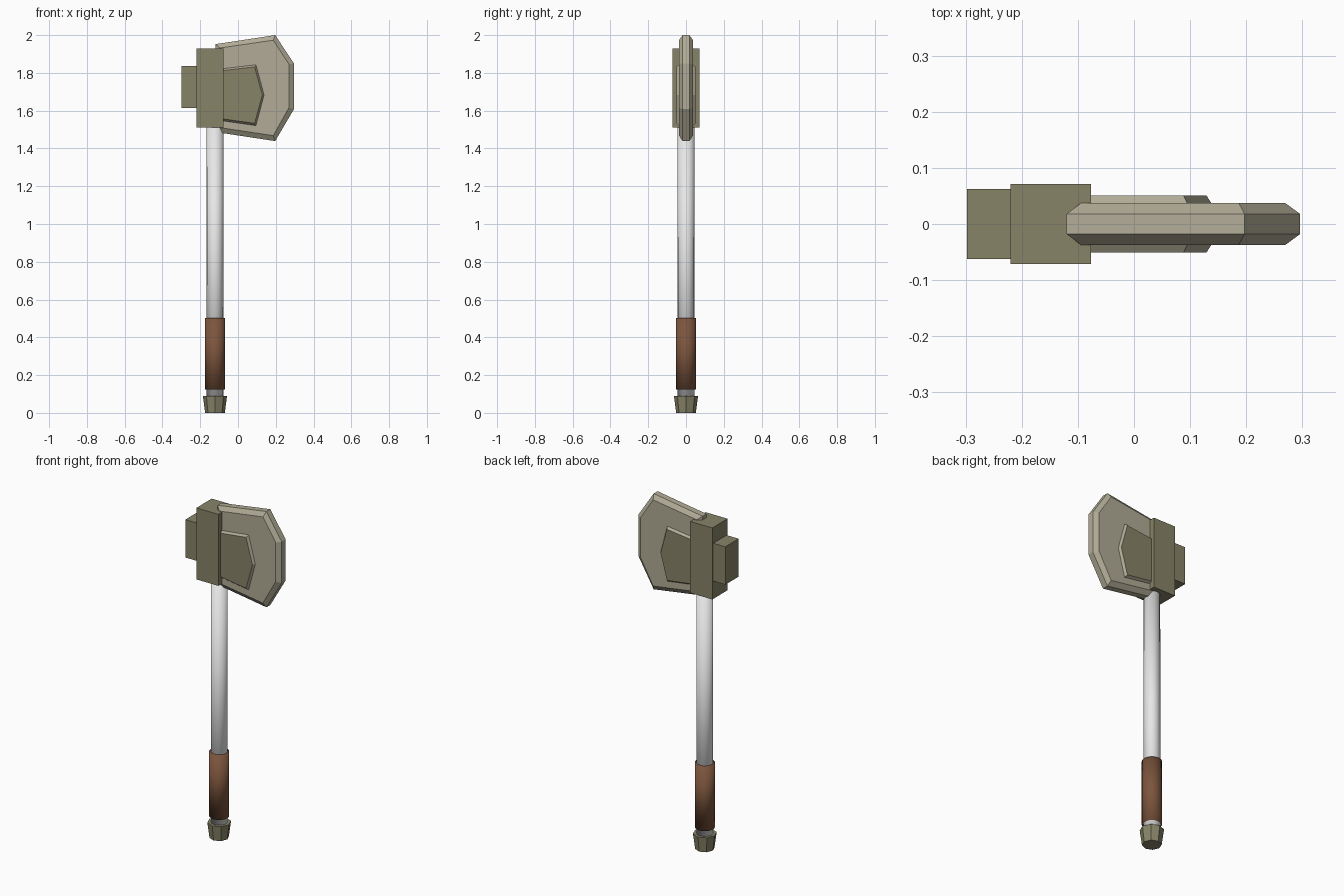
import bpy
import bmesh

cube = bpy.data.objects.get("Cube")
if cube:
    bpy.data.objects.remove(cube, do_unlink=True)

SHAFT_X = -0.122


def material(name, rgb):
    mat = bpy.data.materials.new(name)
    mat.use_nodes = True
    mat.diffuse_color = (*rgb, 1)
    bsdf = next(n for n in mat.node_tree.nodes if n.type == 'BSDF_PRINCIPLED')
    bsdf.inputs["Base Color"].default_value = (*rgb, 1)
    return mat


olive = material("dark olive metal", (0.245, 0.228, 0.138))
pale = material("pale blade metal", (0.44, 0.41, 0.305))
steel = material("light grey shaft", (0.8, 0.8, 0.8))
leather = material("brown grip", (0.20, 0.09, 0.046))


def finish(name, bm, *mats):
    bmesh.ops.recalc_face_normals(bm, faces=bm.faces)
    mesh = bpy.data.meshes.new(name)
    bm.to_mesh(mesh)
    bm.free()
    for mat in mats:
        mesh.materials.append(mat)
    obj = bpy.data.objects.new(name, mesh)
    bpy.context.collection.objects.link(obj)
    return obj


def box(name, x0, x1, half_y, z0, z1, mat):
    bm = bmesh.new()
    bmesh.ops.create_cube(bm, size=1)
    for v in bm.verts:
        v.co.x = (x0 + x1) / 2 + v.co.x * (x1 - x0)
        v.co.y *= 2 * half_y
        v.co.z = (z0 + z1) / 2 + v.co.z * (z1 - z0)
    return finish(name, bm, mat)


def rod(name, r0, r1, z0, z1, sides, mat, smooth):
    bm = bmesh.new()
    bmesh.ops.create_cone(bm, cap_ends=True, segments=sides,
                          radius1=r0, radius2=r1, depth=z1 - z0)
    bmesh.ops.translate(bm, verts=bm.verts, vec=(SHAFT_X, 0, (z0 + z1) / 2))
    for f in bm.faces:
        f.smooth = smooth
    return finish(name, bm, mat)


def chamfered_plate(name, outer, inner, y_edge, y_face, *mats):
    """Slab from matching outlines; the last material goes on its two faces."""
    bm = bmesh.new()
    layers = ((inner, -y_face), (outer, -y_edge), (outer, y_edge), (inner, y_face))
    rings = [[bm.verts.new((x, y, z)) for x, z in pts] for pts, y in layers]
    n = len(outer)
    for a, b in zip(rings, rings[1:]):
        for i in range(n):
            j = (i + 1) % n
            bm.faces.new((a[i], a[j], b[j], b[i]))
    for ring in (rings[0], rings[-1]):
        bm.faces.new(ring).material_index = len(mats) - 1
    return finish(name, bm, *mats)


# Handle
rod("pommel", 0.052, 0.064, 0, 0.09, 8, olive, False)
rod("shaft", 0.045, 0.044, 0.07, 1.53, 16, steel, True)
rod("grip", 0.054, 0.054, 0.125, 0.503, 16, leather, True)

# Head blocks
box("head_block", -0.22, -0.077, 0.071, 1.511, 1.93, olive)
box("back_block", -0.298, -0.22, 0.062, 1.615, 1.837, olive)

# Blade with chamfered rim
chamfered_plate(
    "blade",
    [(-0.12, 1.952), (0.197, 2.0), (0.296, 1.85), (0.296, 1.608), (0.197, 1.439), (-0.12, 1.487)],
    [(-0.095, 1.932), (0.187, 1.973), (0.27, 1.845), (0.27, 1.616), (0.187, 1.468), (-0.095, 1.51)],
    0.018, 0.037, pale)

# Raised cheek plates on both sides of the blade
chamfered_plate(
    "cheek_plates",
    [(-0.1, 1.82), (0.095, 1.843), (0.138, 1.683), (0.095, 1.521), (-0.1, 1.549)],
    [(-0.1, 1.81), (0.088, 1.832), (0.129, 1.683), (0.088, 1.533), (-0.1, 1.559)],
    0.037, 0.051, pale, olive)
